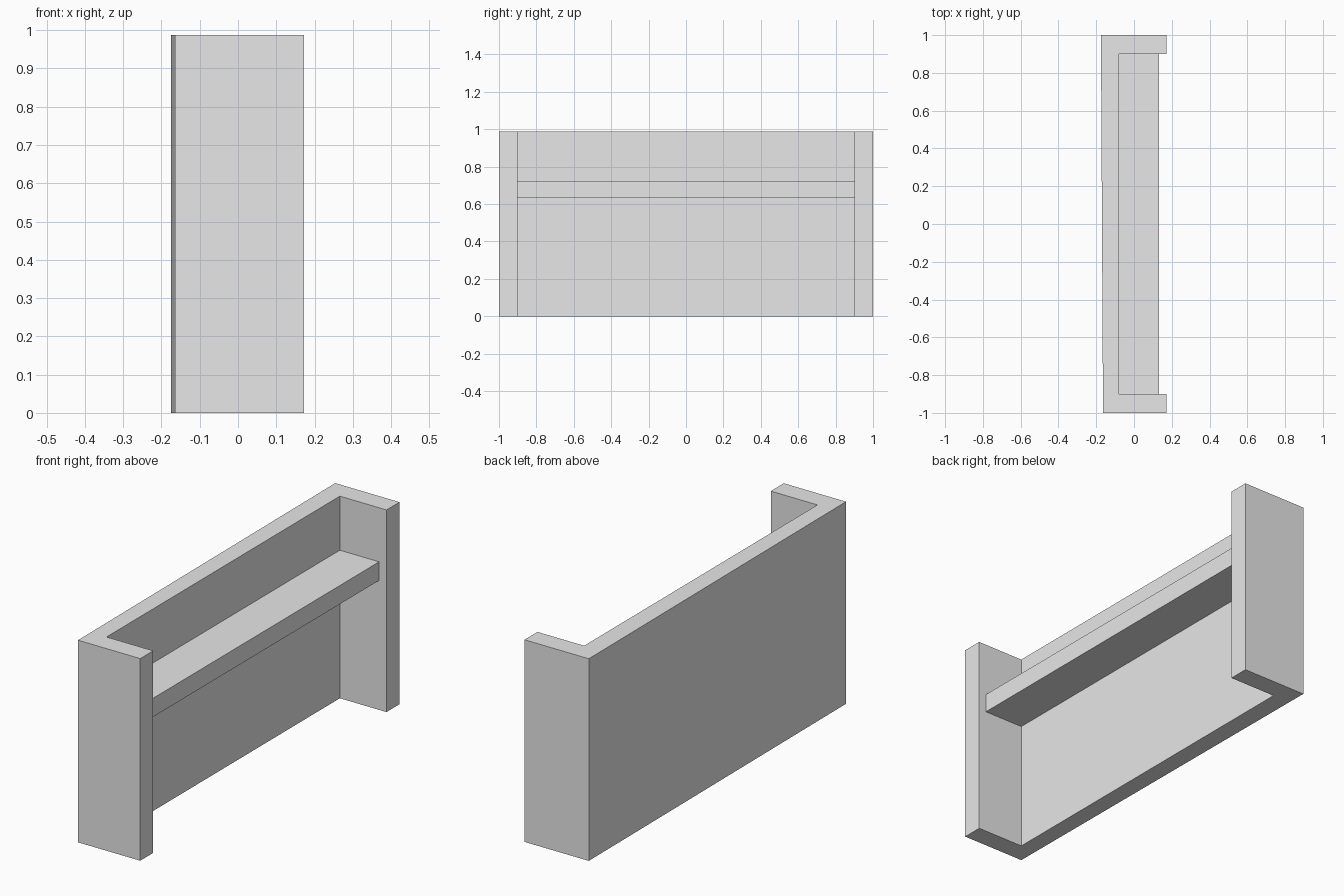
import bpy
import bmesh

if "Cube" in bpy.data.objects:
    bpy.data.objects.remove(bpy.data.objects["Cube"])

grey = bpy.data.materials.new("light grey")
grey.diffuse_color = (0.8, 0.8, 0.8, 1)
grey.use_nodes = True
grey.node_tree.nodes["Principled BSDF"].inputs["Base Color"].default_value = grey.diffuse_color


def extrude_outline(name, outline, z0, z1):
    """Make a solid by raising a flat outline from z0 to z1."""
    mesh = bpy.data.meshes.new(name)
    bm = bmesh.new()
    base = bm.faces.new([bm.verts.new((x, y, z0)) for x, y in outline])
    top = bmesh.ops.extrude_face_region(bm, geom=[base])["geom"]
    verts = [v for v in top if isinstance(v, bmesh.types.BMVert)]
    bmesh.ops.translate(bm, verts=verts, vec=(0, 0, z1 - z0))
    bmesh.ops.recalc_face_normals(bm, faces=bm.faces)
    bm.to_mesh(mesh)
    bm.free()
    mesh.materials.append(grey)
    obj = bpy.data.objects.new(name, mesh)
    bpy.context.collection.objects.link(obj)
    return obj


FRONT, INNER, SHELF = 0.172, -0.08, 0.132   # x of end fronts, panel face, shelf edge
END, HALF = 1.0, 0.90                       # outer and inner half length

# back panel and both ends in one channel shape, back slightly out of square
extrude_outline("back_and_ends", [
    (-0.164, -END), (FRONT, -END), (FRONT, -HALF), (INNER, -HALF),
    (INNER, HALF), (FRONT, HALF), (FRONT, END), (-0.175, END)], 0, 0.987)

# shelf between the ends
extrude_outline("shelf", [
    (INNER, -HALF), (SHELF, -HALF), (SHELF, HALF), (INNER, HALF)], 0.632, 0.723)
